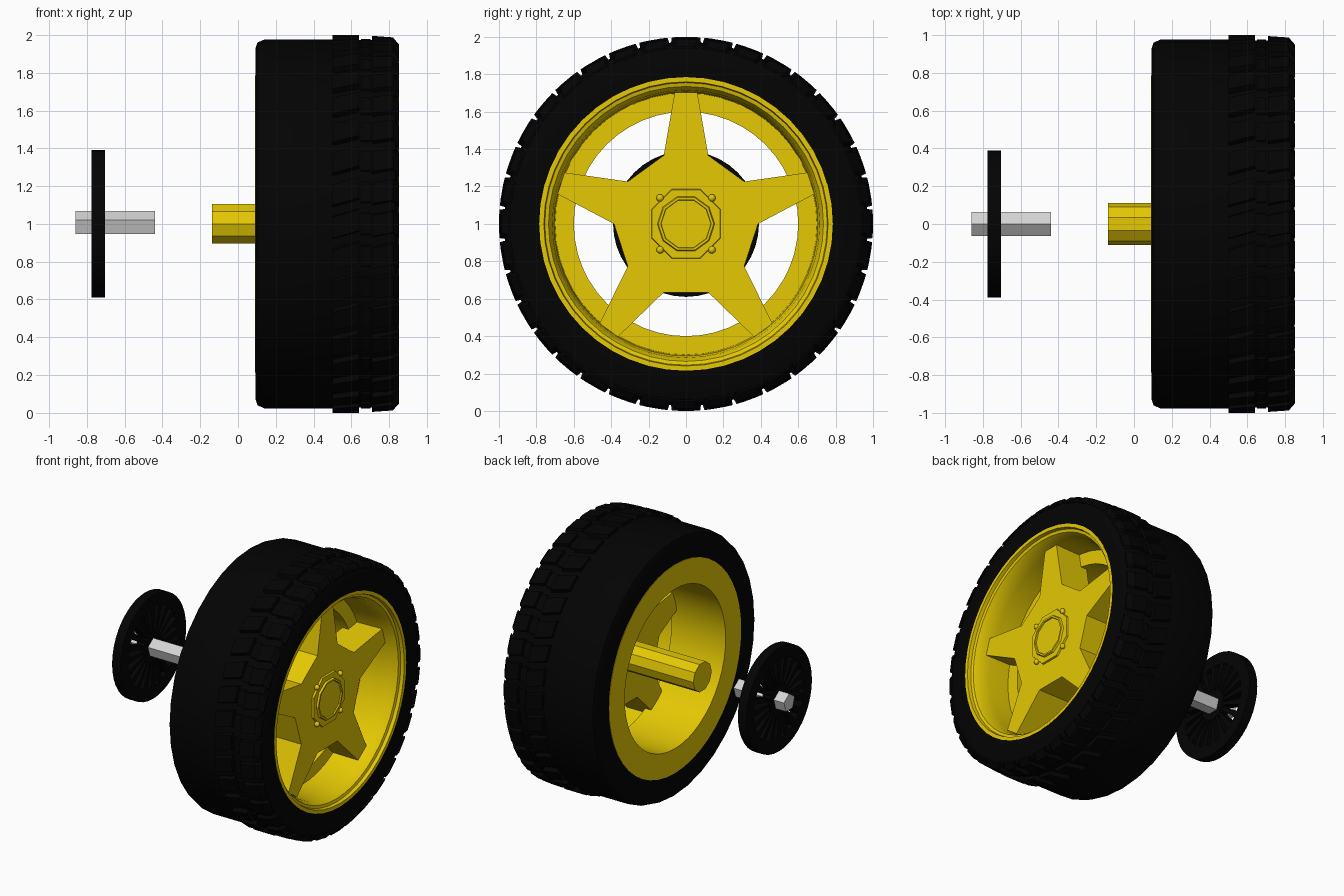
import bpy, bmesh
from math import sin, cos, pi, tau, radians

if "Cube" in bpy.data.objects:
    bpy.data.objects.remove(bpy.data.objects["Cube"])


def material(name, color):
    m = bpy.data.materials.new(name)
    m.use_nodes = True
    m.diffuse_color = (*color, 1)
    bsdf = next(n for n in m.node_tree.nodes if n.type == 'BSDF_PRINCIPLED')
    bsdf.inputs["Base Color"].default_value = (*color, 1)
    return m


BLACK = material("black rubber", (0.001, 0.001, 0.001))
YELLOW = material("yellow plastic", (0.78, 0.58, 0.001))
GREY = material("pale grey", (0.66, 0.66, 0.66))
HEIGHT = 1.0  # axle height


def polar(x, r, a):
    return (x, r * cos(a), HEIGHT + r * sin(a))


def finish(name, bm, mat, smooth=None):
    bmesh.ops.recalc_face_normals(bm, faces=bm.faces)
    me = bpy.data.meshes.new(name)
    bm.to_mesh(me)
    bm.free()
    me.materials.append(mat)
    ob = bpy.data.objects.new(name, me)
    bpy.context.collection.objects.link(ob)
    if smooth:
        bpy.ops.object.select_all(action='DESELECT')
        ob.select_set(True)
        bpy.context.view_layer.objects.active = ob
        bpy.ops.object.shade_smooth_by_angle(angle=radians(smooth))
    return ob


def lathe(name, profile, sides, mat, smooth=30):
    """Turn a closed (x, radius) profile about the axle."""
    bm = bmesh.new()
    rings = [[bm.verts.new(polar(x, r, tau * i / sides)) for x, r in profile]
             for i in range(sides)]
    n = len(profile)
    for i in range(sides):
        a, b = rings[i], rings[(i + 1) % sides]
        for j in range(n):
            k = (j + 1) % n
            bm.faces.new((a[j], a[k], b[k], b[j]))
    return finish(name, bm, mat, smooth)


def add_prism(bm, outline, x0, x1, inset=1.0):
    """Extrude a (radius, angle) outline along the axle."""
    back = [bm.verts.new(polar(x0, r, a)) for r, a in outline]
    front = [bm.verts.new(polar(x1, r * inset, a)) for r, a in outline]
    bm.faces.new(back)
    bm.faces.new(front)
    n = len(outline)
    for i in range(n):
        j = (i + 1) % n
        bm.faces.new((back[i], back[j], front[j], front[i]))


def prism(name, sides, r, x0, x1, mat, turn=0.0, inset=1.0):
    bm = bmesh.new()
    add_prism(bm, [(r, turn + tau * i / sides) for i in range(sides)], x0, x1, inset)
    return finish(name, bm, mat)


def tread_row(name, x0, x1, r0, r1, fill, slant):
    """A row of 36 tapered lugs around the tyre."""
    bm = bmesh.new()
    half = pi / 36 * fill
    for i in range(36):
        mid = tau * i / 36
        layers = []
        for sunk, width in ((True, 1.0), (False, 0.8)):
            loop = []
            for x, r, s, sides in ((x0, r0, slant, (-1, 1)), (x1, r1, -slant, (1, -1))):
                for d in sides:
                    loop.append(bm.verts.new(polar(
                        x, 0.94 if sunk else r, mid + s + d * half * width)))
            layers.append(loop)
        low, top = layers
        bm.faces.new(low)
        bm.faces.new(top)
        for j in range(4):
            k = (j + 1) % 4
            bm.faces.new((low[j], low[k], top[k], top[j]))
    return finish(name, bm, BLACK)


# Tyre carcass and its tread lugs
lathe("tyre", [(0.093, 0.78), (0.093, 0.93), (0.103, 0.96), (0.14, 0.976), (0.5, 0.976),
               (0.52, 0.972), (0.80, 0.972), (0.83, 0.96), (0.85, 0.92),
               (0.85, 0.78)], 36, BLACK, 40)
tread_row("inner_tread", 0.50, 0.64, 1.0, 1.0, 0.8, 0.02)
tread_row("middle_tread", 0.65, 0.70, 0.979, 0.979, 0.8, 0.0)
tread_row("outer_tread", 0.71, 0.82, 0.996, 0.988, 0.8, 0.01)
tread_row("shoulder_tread", 0.82, 0.853, 0.988, 0.95, 0.8, -0.01)

# Rim: rear flange, narrow rear barrel, step and stepped front lip
lathe("rim", [(0.09, 0.785), (0.09, 0.60), (0.54, 0.60), (0.54, 0.70), (0.70, 0.705),
              (0.78, 0.715), (0.82, 0.735), (0.826, 0.755), (0.851, 0.76),
              (0.851, 0.785)], 48, YELLOW)

# Five-armed star
bm = bmesh.new()
star = []
for k in range(5):
    mid = pi / 2 + tau * k / 5
    star += [(0.385, mid - pi / 10), (0.705, mid - 0.086),
             (0.705, mid + 0.086), (0.385, mid + pi / 10)]
add_prism(bm, star, 0.49, 0.745)
finish("star_spokes", bm, YELLOW)

# Hub: octagonal boss, raised collar, cap, bolts and shaft
prism("hub_boss", 8, 0.205, 0.73, 0.758, YELLOW, pi / 8, 0.96)
lathe("hub_collar", [(0.74, 0.16), (0.772, 0.148), (0.772, 0.135), (0.74, 0.13)],
      10, YELLOW, None)
prism("hub_cap", 10, 0.132, 0.74, 0.763, YELLOW)
for k in range(4):
    bm = bmesh.new()
    bmesh.ops.create_uvsphere(bm, u_segments=10, v_segments=6, radius=0.02)
    ob = finish("hub_bolt", bm, YELLOW, 60)
    ob.location = polar(0.755, 0.196, pi / 4 + k * pi / 2)
prism("hub_shaft", 10, 0.11, -0.137, 0.72, YELLOW)

# Slotted disc on its short axle
lathe("disc_rim", [(-0.775, 0.30), (-0.775, 0.39), (-0.705, 0.39), (-0.705, 0.30)],
      40, BLACK)
lathe("disc_centre", [(-0.775, 0.05), (-0.775, 0.11), (-0.705, 0.11), (-0.705, 0.05)],
      40, BLACK)
bm = bmesh.new()
for k in range(20):
    mid, half = tau * k / 20, pi / 20 * 0.5
    add_prism(bm, [(0.10, mid - half), (0.31, mid - half),
                   (0.31, mid + half), (0.10, mid + half)], -0.774, -0.706)
finish("disc_bars", bm, BLACK)
prism("disc_axle", 5, 0.067, -0.86, -0.44, GREY, pi / 2)
